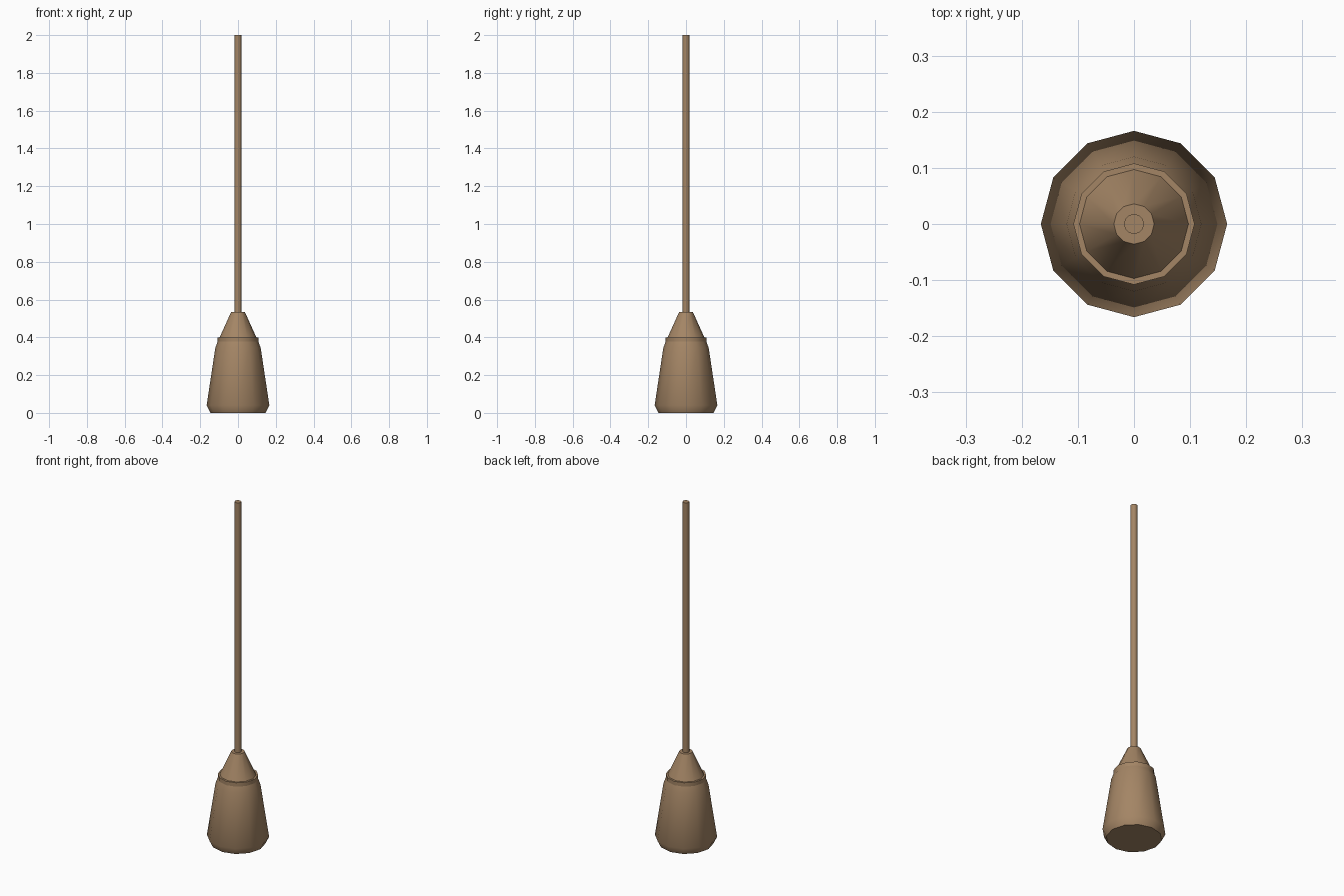
import bpy
import bmesh
from math import radians, sin, cos, tau

cube = bpy.data.objects.get("Cube")
if cube:
    bpy.data.objects.remove(cube, do_unlink=True)

# Single worn brown colour
brown = bpy.data.materials.new("tan_brown")
brown.use_nodes = True
colour = (0.37, 0.235, 0.13, 1)
brown.diffuse_color = colour
brown.node_tree.nodes["Principled BSDF"].inputs["Base Color"].default_value = colour


def lathe(name, profile, sides=12):
    """Revolve (radius, height) pairs into a closed, capped solid."""
    bm = bmesh.new()
    rings = [[bm.verts.new((r * cos(tau * i / sides), r * sin(tau * i / sides), z))
              for i in range(sides)] for r, z in profile]
    for low, high in zip(rings, rings[1:]):
        for i in range(sides):
            j = (i + 1) % sides
            bm.faces.new((low[i], low[j], high[j], high[i]))
    bm.faces.new(rings[0][::-1])
    bm.faces.new(rings[-1])
    mesh = bpy.data.meshes.new(name)
    bm.to_mesh(mesh)
    bm.free()
    mesh.materials.append(brown)
    obj = bpy.data.objects.new(name, mesh)
    bpy.context.collection.objects.link(obj)
    bpy.ops.object.select_all(action='DESELECT')
    obj.select_set(True)
    bpy.context.view_layer.objects.active = obj
    bpy.ops.object.shade_smooth_by_angle(angle=radians(40))
    return obj


# Tapered weight with chamfered foot and rounded shoulder
lathe("weighted_body", [(0.146, 0), (0.166, 0.04), (0.12, 0.345), (0.105, 0.385)])
# Thin rim around the shoulder
lathe("collar_rim", [(0.108, 0.375), (0.108, 0.4)])
# Cone gripping the rod
lathe("top_cone", [(0.098, 0.398), (0.036, 0.535)])
# Long slender rod
lathe("rod", [(0.018, 0.5), (0.018, 2)])
